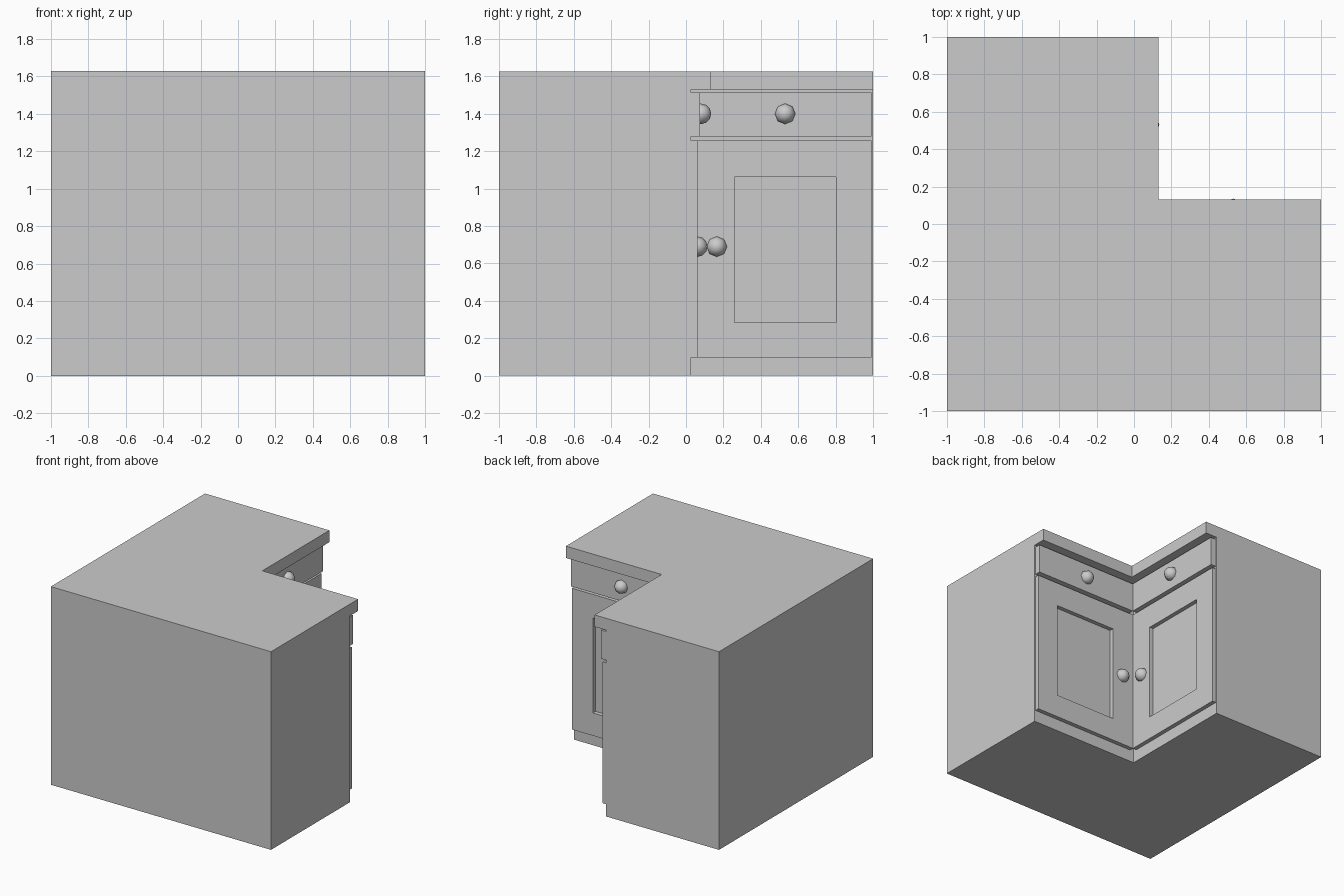
import bpy, bmesh
from math import pi
from mathutils import Matrix

if "Cube" in bpy.data.objects:
    bpy.data.objects.remove(bpy.data.objects["Cube"])

FACE = 0.028   # carcass front plane of both wings
SWAP = Matrix(((0, 1, 0, 0), (1, 0, 0, 0), (0, 0, 1, 0), (0, 0, 0, 1)))


def finish(bm, name, swap=False, smooth=False):
    if swap:  # reflect across the x = y diagonal for the other wing
        bm.transform(SWAP)
    bmesh.ops.recalc_face_normals(bm, faces=bm.faces)
    for f in bm.faces:
        f.smooth = smooth
    me = bpy.data.meshes.new(name)
    bm.to_mesh(me)
    bm.free()
    ob = bpy.data.objects.new(name, me)
    bpy.context.collection.objects.link(ob)
    return ob


def extrude(bm, faces, vec):
    res = bmesh.ops.extrude_face_region(bm, geom=faces)
    verts = [g for g in res["geom"] if isinstance(g, bmesh.types.BMVert)]
    bmesh.ops.translate(bm, verts=verts, vec=vec)


def l_prism(name, c, z0, z1):
    bm = bmesh.new()
    pts = [(-1, -1), (1, -1), (1, c), (c, c), (c, 1), (-1, 1)]
    f = bm.faces.new([bm.verts.new((x, y, z0)) for x, y in pts])
    extrude(bm, [f], (0, 0, z1 - z0))
    return finish(bm, name)


def rect(bm, y0, y1, z0, z1):
    return [bm.verts.new((FACE, y, z)) for y, z in
            ((y0, z0), (y1, z0), (y1, z1), (y0, z1))]


def slab(name, outer, depth, swap, hole=None):
    bm = bmesh.new()
    o = rect(bm, *outer)
    if hole:
        i = rect(bm, *hole)
        faces = [bm.faces.new((o[k], o[(k + 1) % 4], i[(k + 1) % 4], i[k]))
                 for k in range(4)]
    else:
        faces = [bm.faces.new(o)]
    extrude(bm, faces, (depth, 0, 0))
    return finish(bm, name, swap)


def knob(name, x, y, z, swap):
    bm = bmesh.new()
    m = Matrix.Translation((x, y, z)) @ Matrix.Rotation(pi / 2, 4, 'Y')
    bmesh.ops.create_uvsphere(bm, u_segments=8, v_segments=6, radius=0.055, matrix=m)
    return finish(bm, name, swap, smooth=True)


# L-shaped carcass and overhanging worktop
l_prism("carcass", FACE, 0, 1.53)
l_prism("worktop", 0.13, 1.53, 1.627)

# Drawer, framed door and knobs on each wing
for side, swap in (("left", False), ("right", True)):
    slab(side + "_drawer", (0.076, 0.993, 1.279, 1.515), 0.048, swap)
    slab(side + "_door", (0.062, 0.993, 0.097, 1.257), 0.034, swap,
         hole=(0.258, 0.803, 0.284, 1.063))
    knob(side + "_drawer_knob", 0.08, 0.53, 1.4, swap)
    knob(side + "_door_knob", 0.06, 0.165, 0.69, swap)
